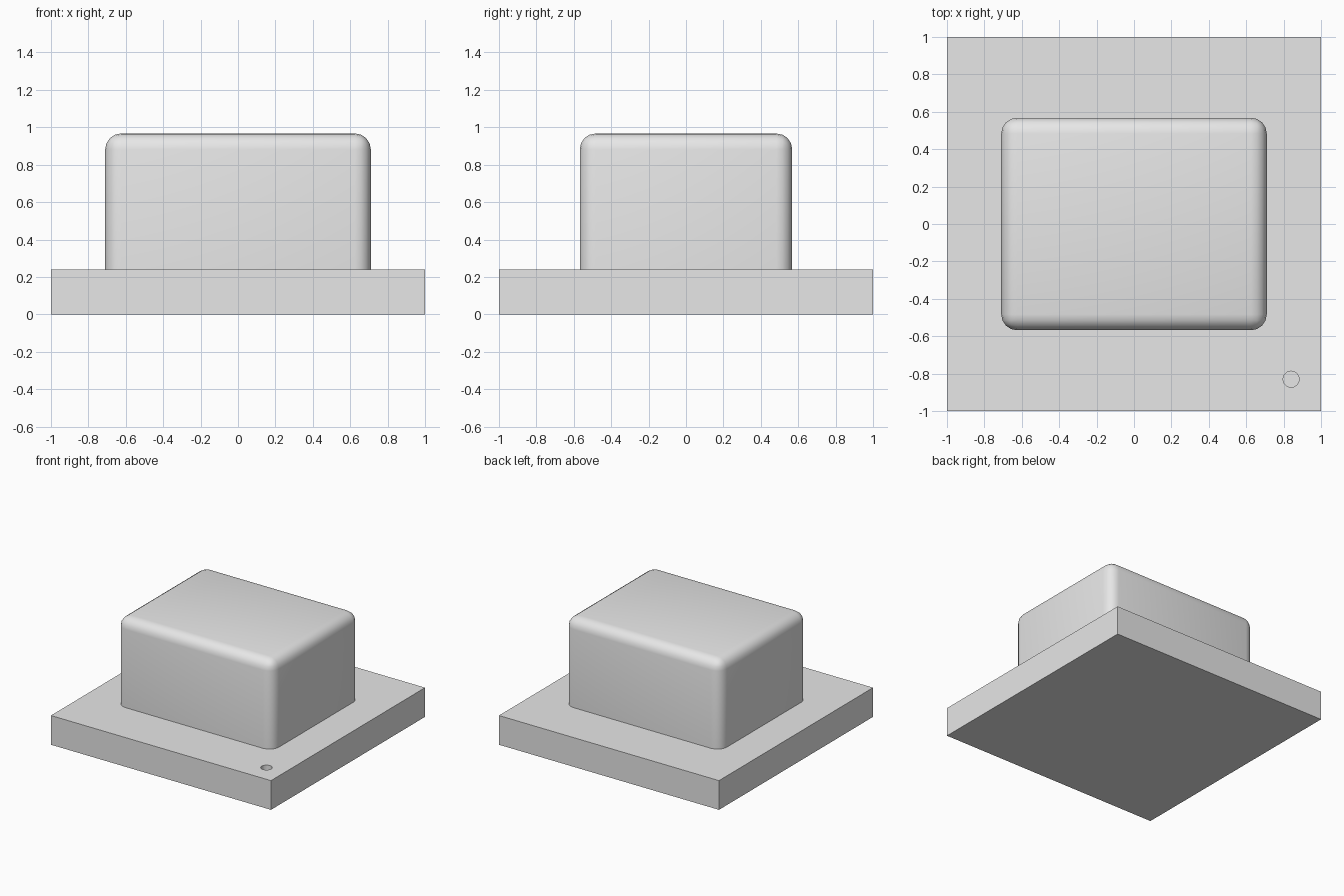
import bpy, bmesh, math
from mathutils import Matrix

cube = bpy.data.objects.get("Cube")
if cube:
    bpy.data.objects.remove(cube, do_unlink=True)

BASE_TOP = 0.24

grey = bpy.data.materials.new("plain grey")
grey.use_nodes = True
grey.diffuse_color = (0.8, 0.8, 0.8, 1)
grey.node_tree.nodes["Principled BSDF"].inputs["Base Color"].default_value = (0.8, 0.8, 0.8, 1)


def add_object(name, bm):
    mesh = bpy.data.meshes.new(name)
    bm.to_mesh(mesh)
    bm.free()
    mesh.materials.append(grey)
    obj = bpy.data.objects.new(name, mesh)
    bpy.context.collection.objects.link(obj)
    return obj


def box(size_x, size_y, z_low, z_high):
    bm = bmesh.new()
    place = Matrix.Translation((0, 0, (z_low + z_high) / 2))
    scale = Matrix.Diagonal((size_x, size_y, z_high - z_low, 1))
    bmesh.ops.create_cube(bm, size=1, matrix=place @ scale)
    return bm


# Square base slab
base = add_object("base_plate", box(2, 2, 0, BASE_TOP))

# Small blind marker hole in the front corner of the slab
bm = bmesh.new()
bmesh.ops.create_cone(bm, cap_ends=True, segments=24, radius1=0.043, radius2=0.043,
                      depth=0.1, matrix=Matrix.Translation((0.84, -0.83, BASE_TOP)))
cutter = add_object("marker_hole_cutter", bm)
cutter.hide_render = True
cutter.hide_set(True)
cutter.display_type = 'WIRE'
cut = base.modifiers.new("marker_hole", 'BOOLEAN')
cut.operation = 'DIFFERENCE'
cut.solver = 'EXACT'
cut.object = cutter

# Raised block: rounded on the top and upright edges, square where it meets the slab
bm = box(1.42, 1.136, BASE_TOP, 0.967)
rounded = [e for e in bm.edges if max(v.co.z for v in e.verts) > 0.9]
bmesh.ops.bevel(bm, geom=rounded, offset=0.085, offset_type='OFFSET',
                segments=4, profile=0.5, affect='EDGES')
block = add_object("raised_block", bm)

bpy.context.view_layer.update()
bpy.ops.object.select_all(action='DESELECT')
block.select_set(True)
bpy.context.view_layer.objects.active = block
bpy.ops.object.shade_smooth_by_angle(angle=math.radians(35))
